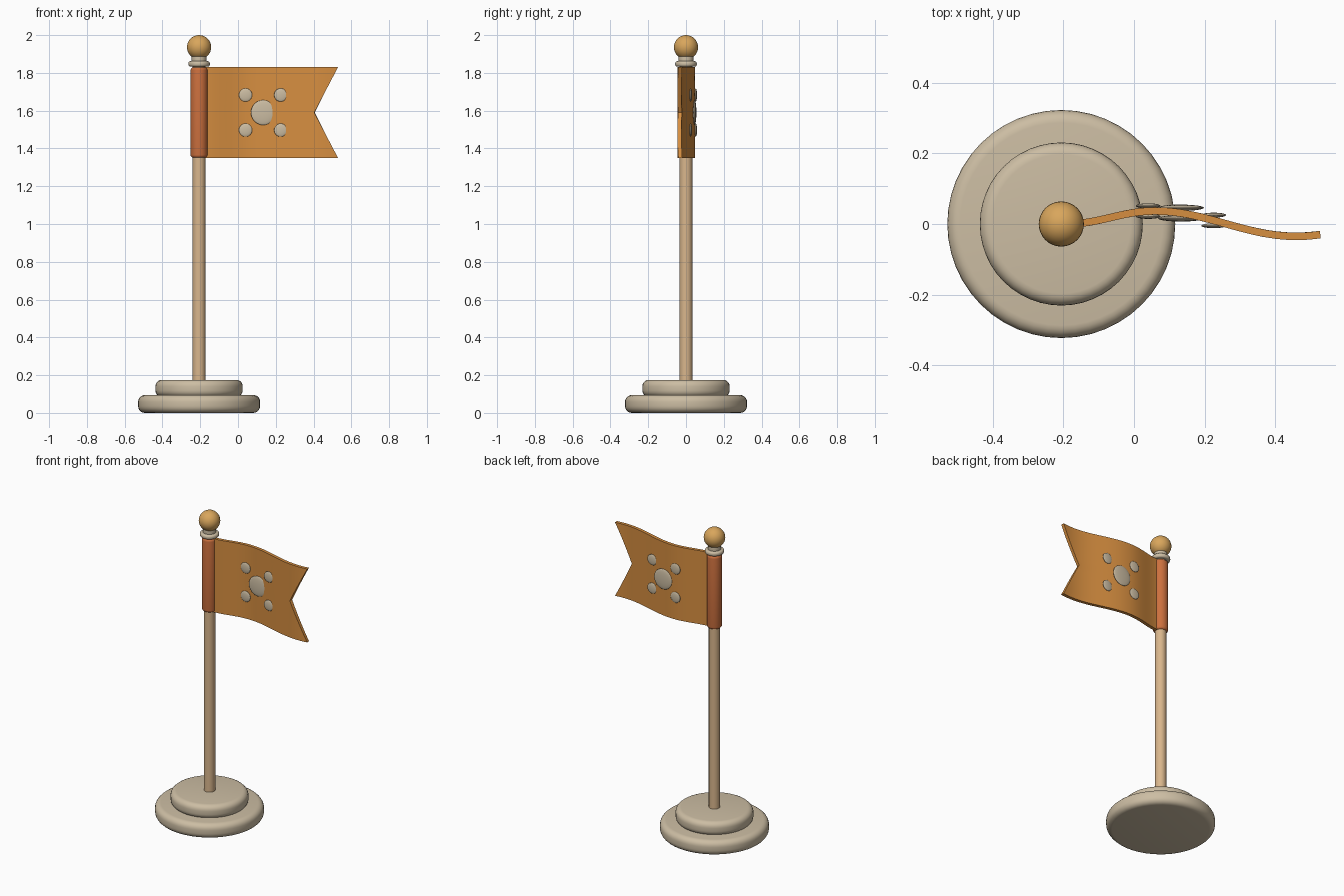
import bpy, bmesh, math

cube = bpy.data.objects.get("Cube")
if cube:
    bpy.data.objects.remove(cube, do_unlink=True)

POLE_X = -0.206


def material(name, rgb):
    lin = [((c / 255 + 0.055) / 1.055) ** 2.4 for c in rgb] + [1]
    m = bpy.data.materials.new(name)
    m.use_nodes = True
    m.diffuse_color = lin
    m.node_tree.nodes["Principled BSDF"].inputs["Base Color"].default_value = lin
    return m


cream = material("cream stone", (204, 189, 163))
wood = material("light wood", (217, 182, 140))
rust = material("rust cloth", (204, 112, 62))
orange = material("orange cloth", (214, 142, 64))
gold = material("gold", (217, 166, 92))


def finish(name, bm, mat, angle=40):
    me = bpy.data.meshes.new(name)
    bmesh.ops.recalc_face_normals(bm, faces=bm.faces)
    bm.to_mesh(me)
    bm.free()
    me.materials.append(mat)
    ob = bpy.data.objects.new(name, me)
    bpy.context.collection.objects.link(ob)
    bpy.ops.object.select_all(action="DESELECT")
    ob.select_set(True)
    bpy.context.view_layer.objects.active = ob
    bpy.ops.object.shade_smooth_by_angle(angle=math.radians(angle))
    return ob


def disc(name, radius, z0, z1, mat, bevel=0.0, segments=48):
    """Upright cylinder on the pole axis with rounded rims."""
    bm = bmesh.new()
    bmesh.ops.create_cone(bm, cap_ends=True, segments=segments,
                          radius1=radius, radius2=radius, depth=z1 - z0)
    if bevel:
        rims = [e for e in bm.edges if abs(e.verts[0].co.z - e.verts[1].co.z) < 1e-5]
        bmesh.ops.bevel(bm, geom=rims, offset=bevel, segments=5,
                        profile=0.5, affect="EDGES")
    ob = finish(name, bm, mat)
    ob.location = (POLE_X, 0, (z0 + z1) / 2)
    return ob


def ellipsoid(name, loc, radii, mat):
    bm = bmesh.new()
    bmesh.ops.create_uvsphere(bm, u_segments=32, v_segments=16, radius=1)
    bmesh.ops.scale(bm, vec=radii, verts=bm.verts)
    ob = finish(name, bm, mat, 180)
    ob.location = loc
    return ob


# Stepped base, pole, cloth sleeve
disc("base_lower", 0.323, 0, 0.095, cream, 0.036)
disc("base_upper", 0.231, 0.085, 0.175, cream, 0.034)
disc("pole", 0.034, 0.15, 1.85, wood, segments=32)
disc("flag_sleeve", 0.045, 1.35, 1.83, rust, 0.016, 32)

# Finial: ring collar, neck and ball
disc("finial_collar", 0.057, 1.833, 1.862, cream, 0.012)
disc("finial_neck", 0.039, 1.85, 1.895, cream, 0.004, 32)
ellipsoid("finial_ball", (POLE_X, 0, 1.936), (0.064, 0.064, 0.064), gold)

# Ripple of the cloth, eased between crest and trough
WAVE = [(-0.19, 0.0), (0.058, 0.037), (0.46, -0.035), (0.86, 0.037)]


def ripple(x):
    for (xa, ya), (xb, yb) in zip(WAVE, WAVE[1:]):
        if x <= xb:
            t = (x - xa) / (xb - xa)
            return ya + (yb - ya) * (1 - math.cos(math.pi * t)) / 2


# Swallow-tailed flag
COLS, ROWS, MID_Z, HALF_H = 32, 12, 1.59, 0.24
X0, TIP, NOTCH = -0.185, 0.528, 0.405
bm = bmesh.new()
grid = []
for r in range(ROWS + 1):
    v = 2 * r / ROWS - 1
    end = NOTCH + (TIP - NOTCH) * abs(v)
    xs = [X0 + (end - X0) * c / COLS for c in range(COLS + 1)]
    grid.append([bm.verts.new((x, ripple(x), MID_Z + HALF_H * v)) for x in xs])
for low, high in zip(grid, grid[1:]):
    for c in range(COLS):
        bm.faces.new((low[c], low[c + 1], high[c + 1], high[c]))
flag = finish("flag", bm, orange)
solid = flag.modifiers.new("thickness", "SOLIDIFY")
solid.thickness = 0.021
solid.offset = 0
bpy.ops.object.modifier_apply(modifier="thickness")
bpy.ops.object.shade_smooth_by_angle(angle=math.radians(40))

# Emblem on both faces: one large button and four small ones
EX = 0.133
for side, word in ((-1, "front"), (1, "back")):
    ellipsoid(f"emblem_centre_{word}", (EX, ripple(EX) + side * 0.015, MID_Z),
              (0.065, 0.009, 0.066), cream)
    for sx in (-1, 1):
        for sz in (-1, 1):
            x = EX + sx * 0.093
            ellipsoid(f"emblem_dot_{word}", (x, ripple(x) + side * 0.015, MID_Z + sz * 0.093),
                      (0.035, 0.007, 0.035), cream)
